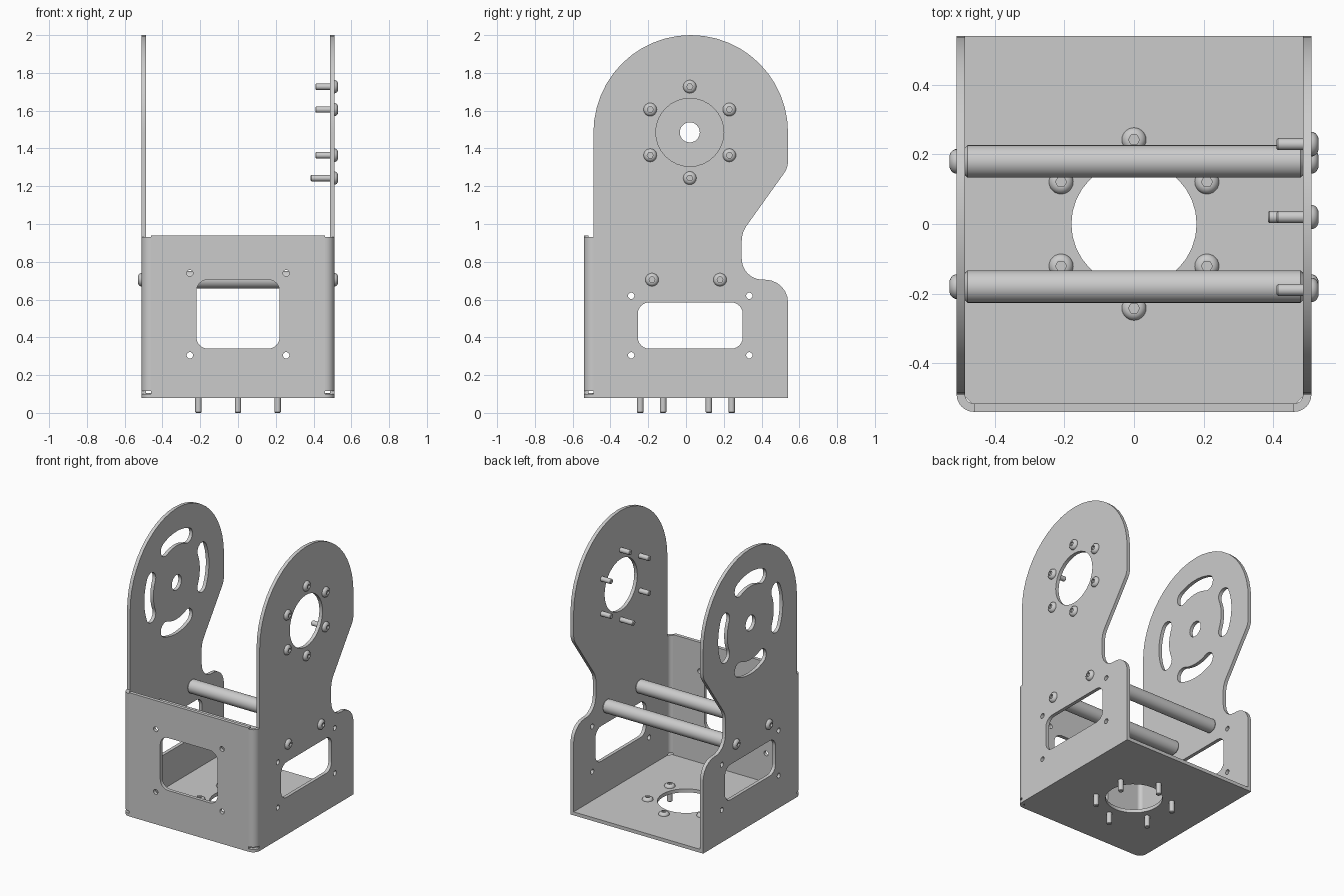
import bpy, bmesh
from math import sin, cos, tan, pi, radians
from mathutils import Matrix, Vector

cube = bpy.data.objects.get("Cube")
if cube:
    bpy.data.objects.remove(cube, do_unlink=True)

GREY = (0.6, 0.6, 0.6, 1)
metal = bpy.data.materials.new("grey metal")
metal.use_nodes = True
metal.diffuse_color = GREY
metal.node_tree.nodes["Principled BSDF"].inputs["Base Color"].default_value = GREY

T = 0.024            # sheet thickness
BOTTOM = 0.08        # underside of the base
HALF_W = 0.51        # outer half width
HALF_D = 0.54        # outer half depth
BEND = 0.05          # outer bend radius
AXIS = (0.02, 1.485) # pivot centre on the side plates
parts = []

# Local x, y, z sent to world axes
SIDE = Matrix(((0, 0, 1, 0), (1, 0, 0, 0), (0, 1, 0, 0), (0, 0, 0, 1)))
FRONT = Matrix.Rotation(pi / 2, 4, 'X')
UP = Matrix.Identity(4)


def add(name, bm, matrix):
    bmesh.ops.remove_doubles(bm, verts=bm.verts, dist=0.0001)
    bm.transform(matrix)
    bmesh.ops.recalc_face_normals(bm, faces=bm.faces)
    mesh = bpy.data.meshes.new(name)
    bm.to_mesh(mesh)
    bm.free()
    mesh.materials.append(metal)
    obj = bpy.data.objects.new(name, mesh)
    bpy.context.collection.objects.link(obj)
    parts.append(obj)


def arc(cx, cy, r, start, end, n=12):
    angles = [radians(start + (end - start) * i / n) for i in range(n + 1)]
    return [(cx + r * cos(a), cy + r * sin(a)) for a in angles]


def circle(cx, cy, r, n=32):
    return arc(cx, cy, r, 0, 360, n)[:-1]


def rounded(corners, n=6):
    """Polygon from (x, y, radius) corners with filleted corners."""
    out = []
    for i, (x, y, r) in enumerate(corners):
        p = Vector((x, y))
        if r == 0:
            out.append((x, y))
            continue
        a = (Vector(corners[i - 1][:2]) - p).normalized()
        b = (Vector(corners[(i + 1) % len(corners)][:2]) - p).normalized()
        half = a.angle(b) / 2
        centre = p + (a + b).normalized() * (r / sin(half))
        u = (p + a * (r / tan(half)) - centre).normalized()
        v = (p + b * (r / tan(half)) - centre).normalized()
        out += [tuple(centre + u.slerp(v, k / n).normalized() * r) for k in range(n + 1)]
    return out


def window(x0, x1, y0, y1, r):
    return rounded([(x0, y0, r), (x1, y0, r), (x1, y1, r), (x0, y1, r)])


def curved_slot(cx, cy, r, w, mid, half):
    def end(angle, start, stop):
        a = radians(angle)
        return arc(cx + r * cos(a), cy + r * sin(a), w, start, stop, 8)
    lo, hi = mid - half, mid + half
    return (arc(cx, cy, r + w, lo, hi)[:-1] + end(hi, hi, hi + 180)
            + arc(cx, cy, r - w, hi, lo)[1:-1] + end(lo, lo + 180, lo + 360)[:-1])


def sheet(name, outline, holes, thickness, matrix):
    """Flat plate with holes, thickness centred on the local xy plane."""
    curve = bpy.data.curves.new(name, 'CURVE')
    curve.dimensions = '2D'
    curve.fill_mode = 'BOTH'
    curve.extrude = thickness / 2
    for loop in [outline] + holes:
        spline = curve.splines.new('POLY')
        spline.points.add(len(loop) - 1)
        for point, (x, y) in zip(spline.points, loop):
            point.co = (x, y, 0, 1)
        spline.use_cyclic_u = True
    temp = bpy.data.objects.new("temp", curve)
    bpy.context.collection.objects.link(temp)
    bpy.context.view_layer.update()
    mesh = bpy.data.meshes.new_from_object(
        temp.evaluated_get(bpy.context.evaluated_depsgraph_get()))
    bm = bmesh.new()
    bm.from_mesh(mesh)
    bpy.data.objects.remove(temp)
    bpy.data.meshes.remove(mesh)
    add(name, bm, matrix)


def lathe(name, profile, matrix, n=24):
    """Turned part from (radius, height, is_hexagonal) rings."""
    bm = bmesh.new()
    rings = []
    for r, z, hexagonal in profile:
        ring = []
        for i in range(n):
            a = 2 * pi * i / n
            k = cos(pi / 6) / cos(a % (pi / 3) - pi / 6) if hexagonal else 1
            ring.append(bm.verts.new((r * k * cos(a), r * k * sin(a), z)))
        rings.append(ring)
    for p, q in zip(rings, rings[1:]):
        for i in range(n):
            j = (i + 1) % n
            bm.faces.new((p[i], p[j], q[j], q[i]))
    bm.faces.new(rings[0][::-1])
    bm.faces.new(rings[-1])
    add(name, bm, matrix)


def screw(name, position, turn, length):
    """Button head screw, head seated at the position, pointing along local z."""
    profile = [(0.013, -length, 0), (0.017, 0.004 - length, 0), (0.017, 0, 0),
               (0.035, 0, 0), (0.035, 0.004, 0), (0.031, 0.012, 0),
               (0.025, 0.017, 0), (0.018, 0.02, 0), (0.016, 0.02, 1), (0.016, 0.008, 1)]
    lathe(name, profile, Matrix.Translation(position) @ turn)


# Side plates
def side_outline():
    notch = [(-0.07, BOTTOM, 0), (-0.07, BOTTOM + T, 0),
             (0.11, BOTTOM + T, 0), (0.11, BOTTOM, 0)]
    lower = [(BEND - HALF_D, BOTTOM, 0)] + notch + [
        (HALF_D, BOTTOM, 0), (HALF_D, 0.705, 0.12), (0.295, 0.705, 0.11),
        (0.295, 0.955, 0.14), (HALF_D, 1.298, 0.11), (HALF_D, 1.48, 0)]
    return rounded(lower) + arc(0.025, 1.485, 0.515, 0, 180, 24)


side_holes = [window(-0.255, 0.3, 0.34, 0.585, 0.06)]
side_holes += [circle(y, z, 0.017, 16) for y in (-0.29, 0.335) for z in (0.305, 0.62)]
side_x = HALF_W - T / 2
sheet("left_side_plate", side_outline(), side_holes + [circle(*AXIS, 0.18)], T,
      Matrix.Translation((side_x, 0, 0)) @ SIDE)
slots = [curved_slot(*AXIS, 0.305, 0.05, mid, 24) for mid in (0, 90, 180, 270)]
sheet("right_side_plate", side_outline(), side_holes + slots + [circle(*AXIS, 0.053)], T,
      Matrix.Translation((-side_x, 0, 0)) @ SIDE)

# Front plate
w, tab = HALF_W - BEND, 0.095
front = [(-w, BOTTOM), (-tab, BOTTOM), (-tab, BOTTOM + T), (tab, BOTTOM + T),
         (tab, BOTTOM), (w, BOTTOM), (w, 0.94), (-w, 0.94)]
front_holes = [window(-0.22, 0.22, 0.34, 0.705, 0.06)]
front_holes += [circle(x, z, 0.017, 16) for x in (-0.255, 0.255) for z in (0.305, 0.74)]
sheet("front_plate", front, front_holes, T,
      Matrix.Translation((0, T / 2 - HALF_D, 0)) @ FRONT)

# Rounded bends joining front and sides, with a small relief gap near the base
for side, start in (("left", 270), ("right", 180)):
    cx = w if side == "left" else -w
    cy = BEND - HALF_D
    band = arc(cx, cy, BEND, start, start + 90, 8) + arc(cx, cy, BEND - T, start + 90, start, 8)
    for label, z0, z1 in (("lower", BOTTOM, 0.1), ("main", 0.115, 0.932)):
        sheet(f"{side}_{label}_bend", band, [], z1 - z0,
              Matrix.Translation((0, 0, (z0 + z1) / 2)))

# Base plate with tabs reaching through the walls
iw, fy = HALF_W - T, T - HALF_D
base = [(-iw, HALF_D), (-iw, 0.11), (-HALF_W, 0.11), (-HALF_W, -0.07), (-iw, -0.07),
        (-iw, fy + 0.02), (0.02 - iw, fy), (-tab, fy), (-tab, -HALF_D), (tab, -HALF_D),
        (tab, fy), (iw - 0.02, fy), (iw, fy + 0.02), (iw, -0.07), (HALF_W, -0.07),
        (HALF_W, 0.11), (iw, 0.11), (iw, HALF_D)]
sheet("base_plate", base, [circle(0, 0, 0.18)], T,
      Matrix.Translation((0, 0, BOTTOM + T / 2)))

# Screw circles on the base and the left side plate
for i in range(6):
    a = pi / 2 + i * pi / 3
    u, v = 0.242 * cos(a), 0.242 * sin(a)
    screw(f"base_screw_{i + 1}", (u, v, BOTTOM + T), UP, BOTTOM + T)
    screw(f"pivot_screw_{i + 1}", (HALF_W, AXIS[0] + u, AXIS[1] + v), SIDE,
          0.125 if i == 3 else 0.1)

# Spacer rods with a screw at each end
for label, y in (("front", -0.18), ("back", 0.18)):
    r, h = 0.047, iw
    lathe(f"{label}_spacer_rod", [(r - 0.008, -h, 0), (r, 0.008 - h, 0),
                                  (r, h - 0.008, 0), (r - 0.008, h, 0)],
          Matrix.Translation((0, y, 0.705)) @ SIDE)
    screw(f"{label}_rod_left_screw", (HALF_W, y, 0.705), SIDE, 0.06)
    screw(f"{label}_rod_right_screw", (-HALF_W, y, 0.705),
          Matrix.Rotation(pi, 4, 'Z') @ SIDE, 0.06)

# Smooth the curved walls, keep sheet edges crisp
bpy.ops.object.select_all(action='DESELECT')
for obj in parts:
    obj.select_set(True)
bpy.context.view_layer.objects.active = parts[0]
bpy.ops.object.shade_smooth_by_angle(angle=radians(30))
